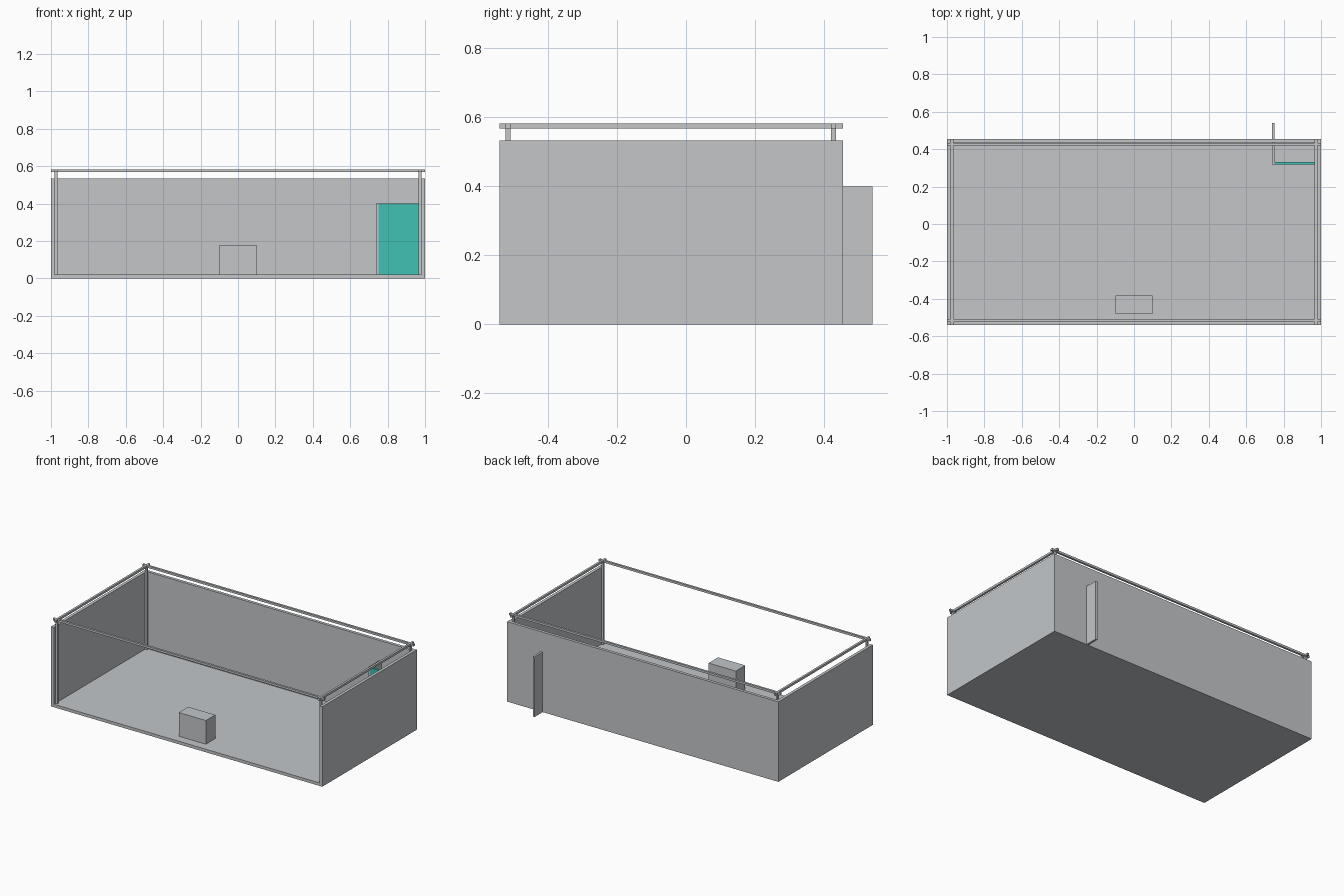
import bpy

if "Cube" in bpy.data.objects:
    bpy.data.objects.remove(bpy.data.objects["Cube"])


def material(name, rgb):
    m = bpy.data.materials.new(name)
    m.diffuse_color = (*rgb, 1.0)
    m.use_nodes = True
    m.node_tree.nodes["Principled BSDF"].inputs["Base Color"].default_value = m.diffuse_color
    return m


GREY = material("light grey", (0.546, 0.565, 0.584))
TEAL = material("teal", (0.053, 0.533, 0.456))


def box(name, x, y, z, mat=GREY):
    """Box spanning the given (min, max) ranges."""
    spans = (x, y, z)
    bpy.ops.mesh.primitive_cube_add(size=1, location=[(a + b) / 2 for a, b in spans])
    ob = bpy.context.object
    ob.name = name
    ob.scale = [b - a for a, b in spans]
    bpy.ops.object.transform_apply(location=False, rotation=False, scale=True)
    ob.data.materials.append(mat)
    return ob


FRONT, BACK = -0.54, 0.455
WALL = 0.02
TOP = 0.533
RAIL_Z = (0.568, 0.582)

# Floor slab and three walls, open at the front
box("floor", (-1, 1), (FRONT, BACK), (0, WALL))
box("back_wall", (-1 + WALL, 1 - WALL), (BACK - WALL, BACK), (WALL, TOP))
box("left_wall", (-1, -1 + WALL), (FRONT, BACK), (WALL, TOP))
box("right_wall", (1 - WALL, 1), (FRONT, BACK), (WALL, TOP))

# Frame: corner posts inside the walls, rails crossing on top
sides = {"left": (-0.98, -0.966), "right": (0.966, 0.98)}
ends = {"front": (-0.523, -0.509), "back": (0.42, 0.434)}
for side, xs in sides.items():
    box(side + "_rail", xs, (FRONT, BACK), RAIL_Z)
    for end, ys in ends.items():
        box(f"{end}_{side}_post", xs, ys, (WALL, RAIL_Z[1]))
for end, ys in ends.items():
    box(end + "_rail", (-1, 1), ys, RAIL_Z)

# Storage corner: partition passing through the back wall, and teal panel
box("partition", (0.738, 0.752), (0.317, 0.54), (0, 0.4))
box("teal_panel", (0.752, 0.985), (0.317, 0.332), (0.002, 0.4), TEAL)

# Counter
box("counter", (-0.1, 0.1), (-0.481, -0.382), (WALL, 0.178))
